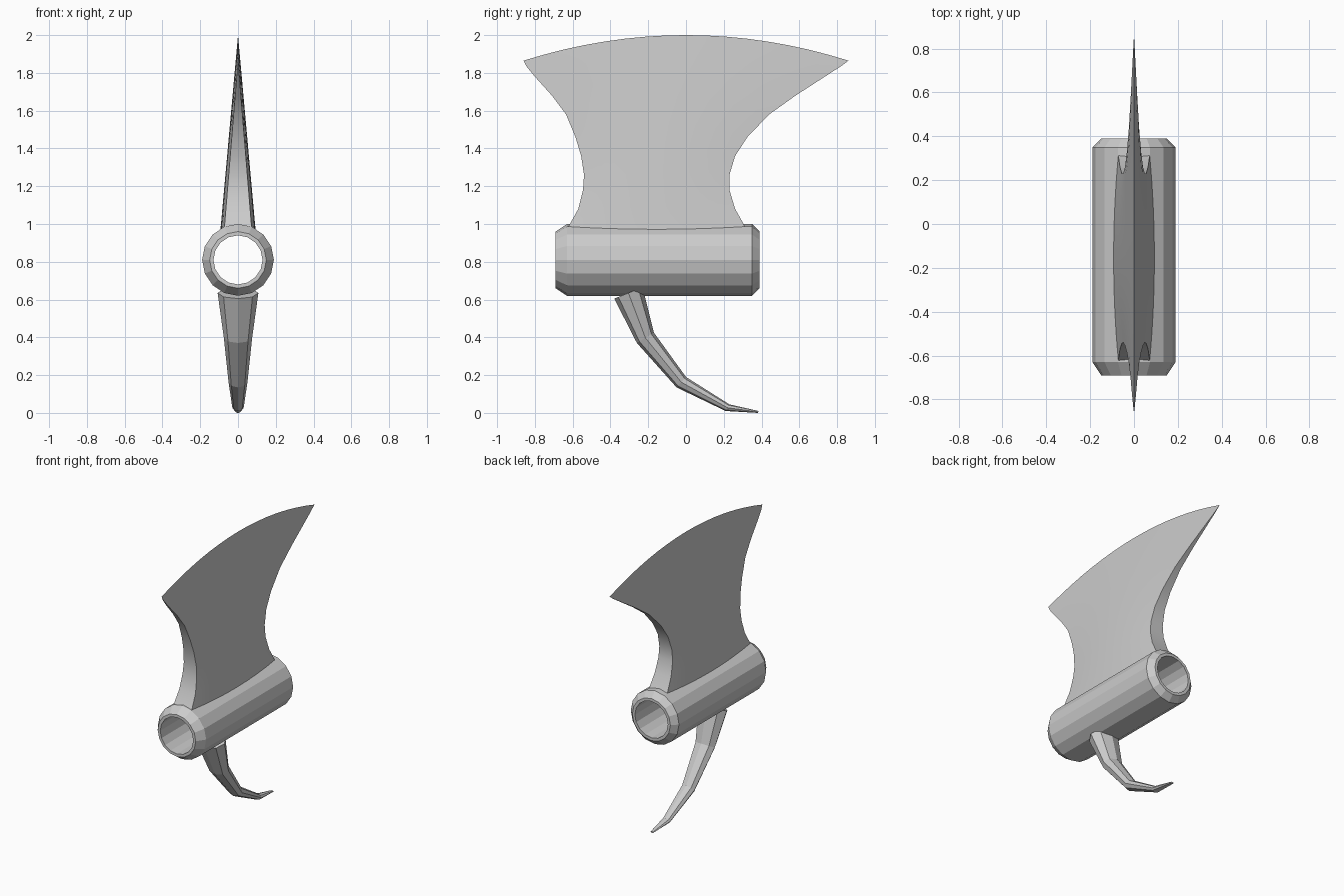
import bpy, bmesh, math
from mathutils import Vector

cube = bpy.data.objects.get("Cube")
if cube:
    bpy.data.objects.remove(cube, do_unlink=True)

steel = bpy.data.materials.new("grey steel")
steel.use_nodes = True
GREY = (0.6, 0.6, 0.6, 1)
steel.diffuse_color = GREY
steel.node_tree.nodes["Principled BSDF"].inputs["Base Color"].default_value = GREY


def loft(name, rings, close_rows=False, caps=False, smooth=0):
    """Skin a list of closed vertex rings."""
    bm = bmesh.new()
    rows = [[bm.verts.new(p) for p in ring] for ring in rings]
    n = len(rows[0])
    pairs = list(zip(rows, rows[1:]))
    if close_rows:
        pairs.append((rows[-1], rows[0]))
    for a, b in pairs:
        for i in range(n):
            j = (i + 1) % n
            bm.faces.new((a[i], a[j], b[j], b[i]))
    if caps:
        bm.faces.new(rows[0])
        bm.faces.new(rows[-1])
    bmesh.ops.remove_doubles(bm, verts=bm.verts, dist=0.0002)
    bmesh.ops.recalc_face_normals(bm, faces=bm.faces)
    mesh = bpy.data.meshes.new(name)
    bm.to_mesh(mesh)
    bm.free()
    mesh.materials.append(steel)
    obj = bpy.data.objects.new(name, mesh)
    bpy.context.collection.objects.link(obj)
    if smooth:
        bpy.ops.object.select_all(action='DESELECT')
        obj.select_set(True)
        bpy.context.view_layer.objects.active = obj
        bpy.ops.object.shade_smooth_by_angle(angle=math.radians(smooth))
    return obj


# Socket: hollow tube with chamfered ends, (y, radius) profile
SIDES = 16
profile = [(-0.69, 0.13), (-0.69, 0.15), (-0.63, 0.19),
           (0.35, 0.19), (0.39, 0.15), (0.39, 0.13)]
angles = [2 * math.pi * i / SIDES for i in range(SIDES)]
loft("socket", [[(r * math.cos(a), y, 0.81 + r * math.sin(a)) for a in angles]
                for y, r in profile], close_rows=True)

# Blade: rows between the front and back edge curves, thinning to the cutting edge
rows = [(-0.64, 0.33, 0.95), (-0.615, 0.305, 1.0), (-0.57, 0.26, 1.08),
        (-0.545, 0.23, 1.18), (-0.54, 0.23, 1.26), (-0.555, 0.26, 1.36),
        (-0.585, 0.325, 1.46), (-0.635, 0.44, 1.58), (-0.71, 0.58, 1.68),
        (-0.80, 0.735, 1.78), (-0.845, 0.82, 1.835), (-0.86, 0.86, 1.865)]
STEPS = 16
blade_rings = []
for y0, y1, z in rows:
    v = (z - 0.98) / 0.885
    side = []
    for k in range(STEPS + 1):
        s = 2 * k / STEPS - 1
        y = y0 + (y1 - y0) * (s + 1) / 2
        half = (1 - v) * (0.092 - 0.02 * s * s)
        side.append(Vector((half, y, z + max(v, 0) * 0.135 * (1 - s * s))))
    blade_rings.append(side + [Vector((-p.x, p.y, p.z)) for p in reversed(side)])
bm_blade = loft("blade", blade_rings[:-1], caps=False, smooth=30)

# Close the blade: last row collapses to the sharp edge, first row is buried
bm = bmesh.new()
bm.from_mesh(bm_blade.data)
bm.verts.ensure_lookup_table()
n = 2 * (STEPS + 1)
top = list(bm.verts)[-n:]
bottom = list(bm.verts)[:n]
edge = [bm.verts.new(p) for p in blade_rings[-1][:STEPS + 1]]
edge += edge[::-1]
for i in range(n):
    j = (i + 1) % n
    corners = list(dict.fromkeys((top[i], top[j], edge[j], edge[i])))
    bm.faces.new(corners).smooth = True
bm.faces.new(bottom)
bmesh.ops.recalc_face_normals(bm, faces=bm.faces)
bm.to_mesh(bm_blade.data)
bm.free()
bpy.ops.object.shade_smooth_by_angle(angle=math.radians(30))

# Hooked spike: octagonal sections between its front and back outline
sections = [((-0.38, 0.605), (-0.23, 0.665), 0.108),
            ((-0.26, 0.37), (-0.17, 0.425), 0.075),
            ((-0.05, 0.135), (0.0, 0.19), 0.05),
            ((0.21, 0.01), (0.23, 0.045), 0.03),
            ((0.38, 0.0), (0.385, 0.01), 0.012)]
spike_rings = []
for f, b, half in sections:
    f, b = Vector(f), Vector(b)
    ring = []
    for i in range(8):
        a = math.pi * i / 4
        p = (f + b) / 2 + (b - f) / 2 * math.cos(a)
        ring.append((half * math.sin(a), p.x, p.y))
    spike_rings.append(ring)
loft("hooked_spike", spike_rings, caps=True)
